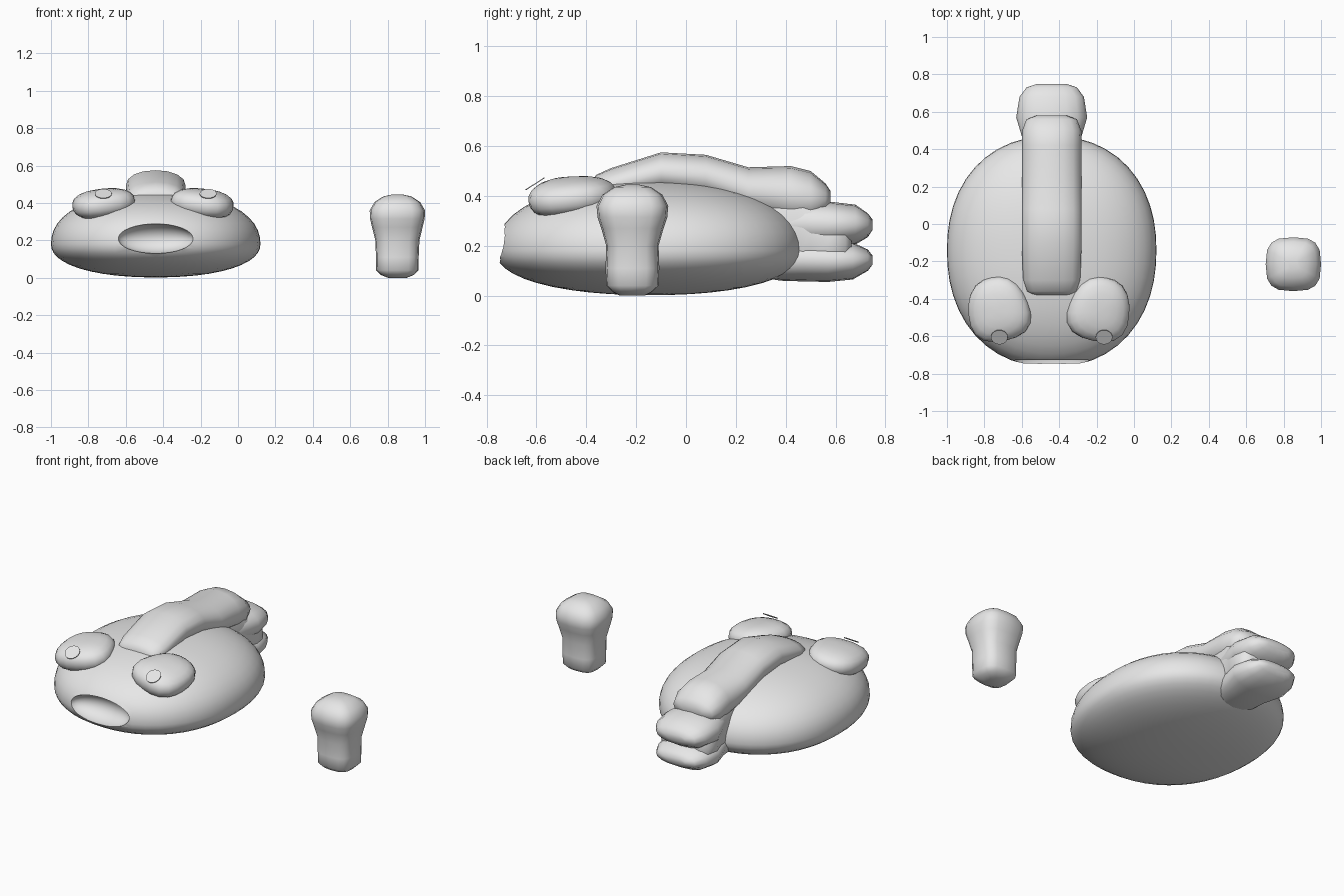
import bpy, bmesh, math
from mathutils import Matrix, Euler, Vector

if "Cube" in bpy.data.objects:
    bpy.data.objects.remove(bpy.data.objects["Cube"])

clay = bpy.data.materials.new("grey_clay")
clay.diffuse_color = (0.8, 0.8, 0.8, 1)
clay.use_nodes = True
clay.node_tree.nodes["Principled BSDF"].inputs["Base Color"].default_value = clay.diffuse_color
CX = -0.44  # centre line of the creature


def finish(name, bm):
    bmesh.ops.recalc_face_normals(bm, faces=bm.faces)
    mesh = bpy.data.meshes.new(name)
    bm.to_mesh(mesh)
    bm.free()
    mesh.materials.append(clay)
    obj = bpy.data.objects.new(name, mesh)
    bpy.context.collection.objects.link(obj)
    return obj


def smooth(obj, angle=50):
    bpy.ops.object.select_all(action='DESELECT')
    obj.select_set(True)
    bpy.context.view_layer.objects.active = obj
    bpy.ops.object.shade_smooth_by_angle(angle=math.radians(angle))


def blob(name, shape, segments=32, rings=16, power=2.0):
    """Unit sphere, made fuller by a power above 2, with every point moved by a rule."""
    bm = bmesh.new()
    bmesh.ops.create_uvsphere(bm, u_segments=segments, v_segments=rings, radius=1)
    for v in bm.verts:
        size = sum(abs(c) ** power for c in v.co) ** (1 / power)
        v.co = shape(v.co / size)
    return finish(name, bm)


def loft(name, stations, place, sides=16, power=0.8):
    """Rounded-box rings; place(station, u, w) turns a ring point into a position."""
    bm = bmesh.new()
    rings = []
    for s in stations:
        ring = []
        for i in range(sides):
            a = math.tau * i / sides
            u, w = (math.copysign(abs(t) ** power, t) for t in (math.cos(a), math.sin(a)))
            ring.append(bm.verts.new(place(s, u, w)))
        rings.append(ring)
    for a, b in zip(rings, rings[1:]):
        for i in range(sides):
            j = (i + 1) % sides
            bm.faces.new((a[i], a[j], b[j], b[i]))
    bm.faces.new(rings[0])
    bm.faces.new(rings[-1])
    obj = finish(name, bm)
    smooth(obj, 60)
    return obj


# body: squashed egg, flatter below
def body_shape(p):
    z = 0.28 * p.z if p.z > 0 else 0.178 * p.z
    return Vector((CX + 0.56 * p.x, -0.14 + (0.61 if p.y > 0 else 0.625) * p.y, 0.18 + z))


body = blob("body", body_shape, 48, 24, 2.2)

# mouth hollow
cutter = blob("mouth_cutter", lambda p: Vector((CX + 0.203 * p.x, -0.745 + 0.1 * p.y, 0.21 + 0.08 * p.z)))
cut = body.modifiers.new("mouth", 'BOOLEAN')
cut.operation = 'DIFFERENCE'
cut.solver = 'EXACT'
cut.object = cutter
bpy.context.view_layer.objects.active = body
bpy.ops.object.modifier_apply(modifier="mouth")
bpy.data.objects.remove(cutter)
smooth(body, 40)

# eyes and pupils
for side, label in ((-1, "left"), (1, "right")):
    turn = Euler((0.08, 0.14 * side, -0.22 * side)).to_matrix()
    centre = Vector((-0.455 + 0.27 * side, -0.455, 0.398))

    def eye_shape(p):
        return centre + turn @ Vector((0.164 * p.x * (1 - 0.13 * p.y), 0.173 * p.y,
                                       0.076 * p.z * (1 - 0.08 * p.y)))

    smooth(blob(label + "_eye", eye_shape, 20, 12, 2.5))

    bm = bmesh.new()
    bmesh.ops.create_cone(bm, cap_ends=True, segments=20, radius1=0.045, radius2=0.045, depth=0.004,
                          matrix=Matrix.Translation((CX + 0.28 * side, -0.605, 0.449))
                          @ Matrix.Rotation(0.57, 4, 'X'))
    smooth(finish(label + "_pupil", bm))


# back ridge and tail lobes: stations are (y, top, bottom, half width)
def along_y(s, u, w):
    y, top, bottom, half = s
    return (CX + half * u, y, (top + bottom) / 2 + (top - bottom) / 2 * w)


loft("back_ridge", [
    (-0.38, 0.45, 0.40, 0.10), (-0.36, 0.485, 0.38, 0.135), (-0.30, 0.512, 0.37, 0.153),
    (-0.10, 0.575, 0.41, 0.16), (0.08, 0.565, 0.39, 0.16), (0.25, 0.515, 0.32, 0.16),
    (0.42, 0.52, 0.28, 0.16), (0.50, 0.50, 0.28, 0.158), (0.56, 0.45, 0.32, 0.135),
    (0.58, 0.42, 0.36, 0.08)], along_y, power=0.93)
loft("tail_core", [
    (0.20, 0.45, 0.10, 0.13), (0.45, 0.45, 0.085, 0.155), (0.50, 0.41, 0.08, 0.16),
    (0.57, 0.35, 0.08, 0.18), (0.64, 0.32, 0.10, 0.165), (0.665, 0.28, 0.14, 0.12)],
    along_y, power=0.65)
loft("tail_middle_lobe", [
    (0.20, 0.36, 0.20, 0.12), (0.47, 0.385, 0.19, 0.16), (0.57, 0.378, 0.19, 0.19),
    (0.68, 0.365, 0.205, 0.172), (0.73, 0.33, 0.235, 0.135), (0.749, 0.305, 0.265, 0.08)],
    along_y, power=0.88)
loft("tail_lower_lobe", [
    (0.20, 0.22, 0.09, 0.10), (0.38, 0.23, 0.06, 0.155), (0.47, 0.23, 0.057, 0.16),
    (0.57, 0.225, 0.055, 0.19), (0.67, 0.213, 0.065, 0.172), (0.73, 0.185, 0.10, 0.135),
    (0.749, 0.16, 0.125, 0.08)], along_y, power=0.88)

# separate knobbed post: stations are (z, half width, half depth)
loft("post", [
    (0.0, 0.05, 0.05), (0.015, 0.088, 0.08), (0.04, 0.113, 0.105), (0.11, 0.114, 0.108),
    (0.20, 0.118, 0.105), (0.27, 0.135, 0.125), (0.315, 0.146, 0.14), (0.36, 0.148, 0.144),
    (0.405, 0.122, 0.12), (0.435, 0.075, 0.075), (0.445, 0.03, 0.03)],
    lambda s, u, w: (0.852 + s[1] * u, -0.215 + s[2] * w, s[0]), power=0.66)
